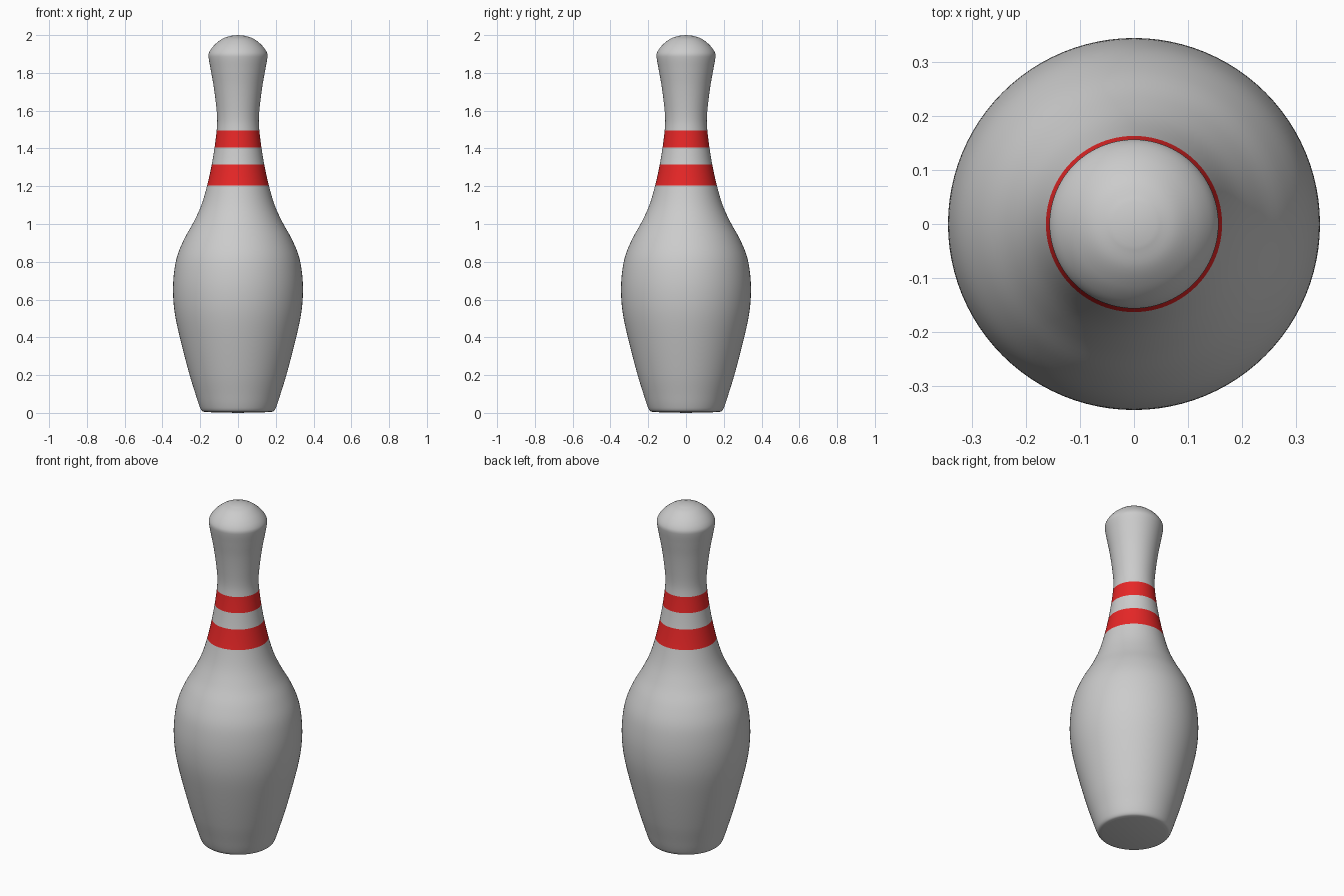
import bpy, bmesh
from math import sin, cos, tau
from mathutils import Vector

if "Cube" in bpy.data.objects:
    bpy.data.objects.remove(bpy.data.objects["Cube"])

SEGMENTS = 96
STEPS = 5
# Side profile (radius, height), from the base edge to the top of the head
PROFILE = [(0.170, 0.004), (0.190, 0.010), (0.202, 0.030), (0.225, 0.10),
           (0.256, 0.20), (0.308, 0.40), (0.335, 0.53), (0.344, 0.64),
           (0.339, 0.74), (0.322, 0.83), (0.285, 0.92), (0.235, 1.01),
           (0.194, 1.10), (0.163, 1.205), (0.139, 1.315), (0.124, 1.405),
           (0.113, 1.495), (0.110, 1.55), (0.115, 1.62), (0.129, 1.73),
           (0.145, 1.82), (0.156, 1.885), (0.154, 1.905), (0.140, 1.930),
           (0.115, 1.957), (0.080, 1.982), (0.040, 1.996)]
STRIPES = [(1.205, 1.315), (1.405, 1.495)]


def smooth_profile(points):
    """Spline through the points, with each section scaled to its own length."""
    p = [Vector(q) for q in points]
    p = [2 * p[0] - p[1]] + p + [2 * p[-1] - p[-2]]
    t = [0.0]
    for a, b in zip(p, p[1:]):
        t.append(t[-1] + (b - a).length)
    slope = [None] + [(p[i + 1] - p[i - 1]) / (t[i + 1] - t[i - 1])
                      for i in range(1, len(p) - 1)]
    out = []
    for i in range(1, len(p) - 2):
        h = t[i + 1] - t[i]
        for k in range(STEPS):
            u = k / STEPS
            out.append((2*u**3 - 3*u**2 + 1) * p[i] + (u**3 - 2*u**2 + u) * h * slope[i]
                       + (3*u**2 - 2*u**3) * p[i + 1] + (u**3 - u**2) * h * slope[i + 1])
    return out + [p[-2]]


# Lathe the pin as stacked rings
bm = bmesh.new()
rings = [[bm.verts.new((r * cos(tau * i / SEGMENTS), r * sin(tau * i / SEGMENTS), z))
          for i in range(SEGMENTS)] for r, z in smooth_profile(PROFILE)]
for low, high in zip(rings, rings[1:]):
    for i in range(SEGMENTS):
        j = (i + 1) % SEGMENTS
        f = bm.faces.new((low[i], low[j], high[j], high[i]))
        z = f.calc_center_median().z
        f.material_index = int(any(a < z < b for a, b in STRIPES))

# Close the base and the crown
base = bm.verts.new((0, 0, 0))
crown = bm.verts.new((0, 0, 2))
for i in range(SEGMENTS):
    j = (i + 1) % SEGMENTS
    bm.faces.new((base, rings[0][j], rings[0][i]))
    bm.faces.new((crown, rings[-1][i], rings[-1][j]))
for f in bm.faces:
    f.smooth = True

mesh = bpy.data.meshes.new("bowling_pin")
bm.to_mesh(mesh)
bm.free()
pin = bpy.data.objects.new("bowling_pin", mesh)
bpy.context.collection.objects.link(pin)

# Grey body with red neck stripes
for name, colour in (("body_grey", (0.8, 0.8, 0.8, 1)), ("stripe_red", (0.8, 0.02, 0.02, 1))):
    mat = bpy.data.materials.new(name)
    mat.diffuse_color = colour
    mat.use_nodes = True
    mat.node_tree.nodes["Principled BSDF"].inputs["Base Color"].default_value = mat.diffuse_color
    mesh.materials.append(mat)
